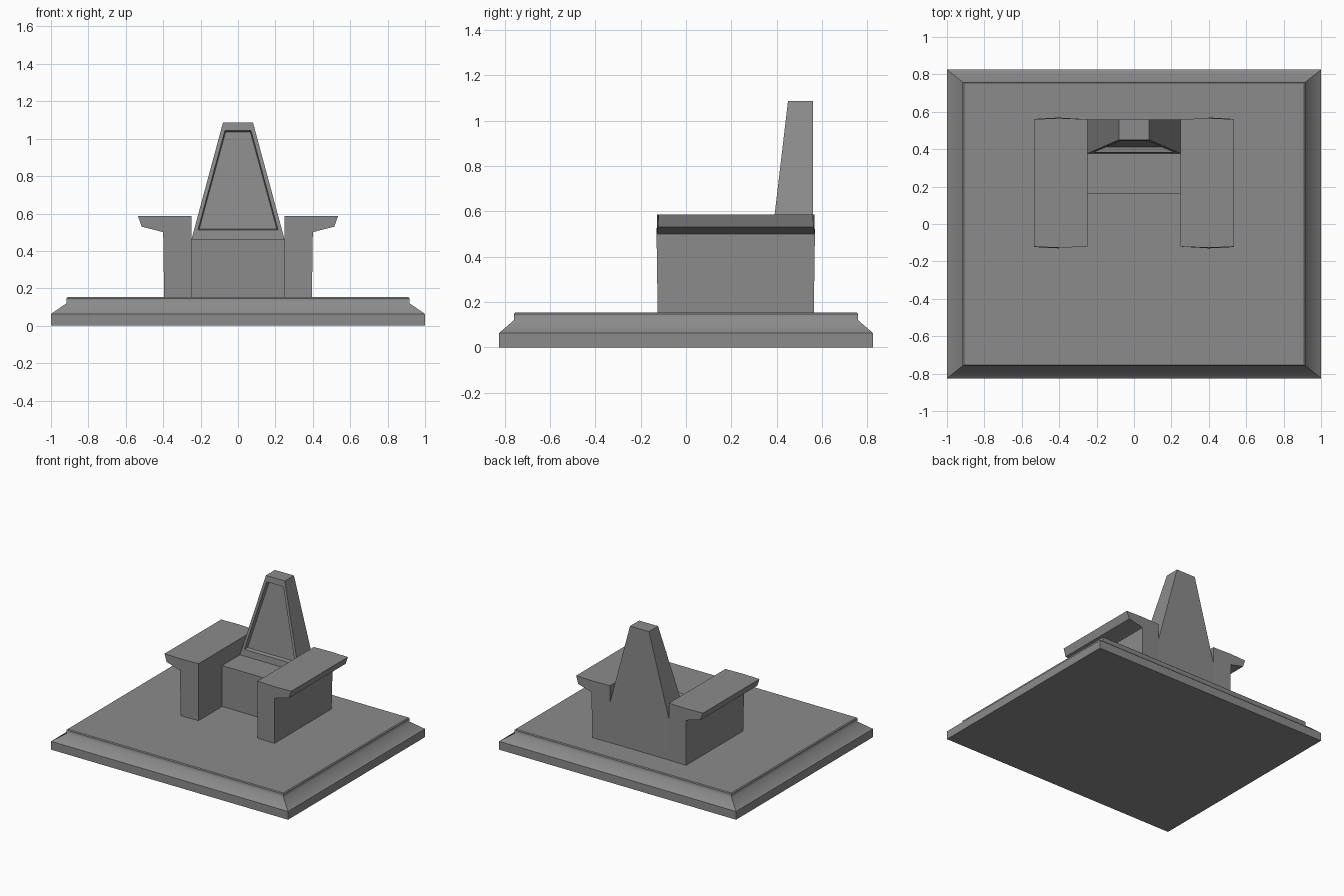
import bpy, bmesh

if "Cube" in bpy.data.objects:
    bpy.data.objects.remove(bpy.data.objects["Cube"])

# dark grey stone
stone = bpy.data.materials.new("dark_stone")
stone.diffuse_color = (0.26, 0.26, 0.26, 1)
stone.use_nodes = True
stone.node_tree.nodes["Principled BSDF"].inputs["Base Color"].default_value = stone.diffuse_color


def finish(name, bm):
    bmesh.ops.recalc_face_normals(bm, faces=bm.faces)
    me = bpy.data.meshes.new(name)
    bm.to_mesh(me)
    bm.free()
    me.materials.append(stone)
    ob = bpy.data.objects.new(name, me)
    bpy.context.collection.objects.link(ob)
    return ob


def loft(name, rings, soft_ring=None):
    """Join rings of points and cap both ends; edges of soft_ring shade smooth."""
    bm = bmesh.new()
    rings = [[bm.verts.new(p) for p in r] for r in rings]
    n = len(rings[0])
    for a, b in zip(rings, rings[1:]):
        for i in range(n):
            j = (i + 1) % n
            bm.faces.new((a[i], a[j], b[j], b[i]))
    bm.faces.new(rings[0][::-1])
    bm.faces.new(rings[-1])
    if soft_ring is not None:
        soft = set(rings[soft_ring])
        for f in bm.faces:
            f.smooth = True
        for e in bm.edges:
            e.smooth = all(v in soft for v in e.verts)
    return finish(name, bm)


def rect(x, y0, y1, z):
    return [(-x, y0, z), (x, y0, z), (x, y1, z), (-x, y1, z)]


# stepped plinth with sloping rim
loft("plinth", [rect(x, -y, y, z) for x, y, z in (
    (1.0, 0.825, 0), (1.0, 0.825, 0.063), (0.917, 0.759, 0.12),
    (0.917, 0.759, 0.147), (0.91, 0.753, 0.153))], soft_ring=2)

# seat block between the arms
loft("seat", [rect(0.248, 0.162, 0.56, z) for z in (0.15, 0.465)])


# tapered backrest with a sunken front panel
def front_quad(x0, z0, x1, z1, depth):
    def y(z):
        return 0.377 + (z - 0.465) * 0.073 / 0.62 + depth
    return [(-x0, y(z0), z0), (x0, y(z0), z0), (x1, y(z1), z1), (-x1, y(z1), z1)]


outer = front_quad(0.248, 0.465, 0.08, 1.087, 0)
loft("backrest", [
    [(x, 0.56, z) for x, y, z in outer],
    outer,
    front_quad(0.214, 0.513, 0.07, 1.043, 0),
    front_quad(0.207, 0.518, 0.066, 1.037, 0.028)])

# flared armrests: x, z and slight outward bulge of the end faces
profile = [(0.248, 0.15, 0.0), (0.395, 0.15, 0.004), (0.40, 0.50, 0.009),
           (0.425, 0.507, 0.008), (0.515, 0.53, 0.003), (0.535, 0.587, 0.0),
           (0.40, 0.587, 0.006), (0.248, 0.587, 0.0)]
for name, s in (("armrest_left", -1), ("armrest_right", 1)):
    loft(name, [[(s * x, -0.121 - b, z) for x, z, b in profile],
                [(s * x, 0.56 + b, z) for x, z, b in profile]])
